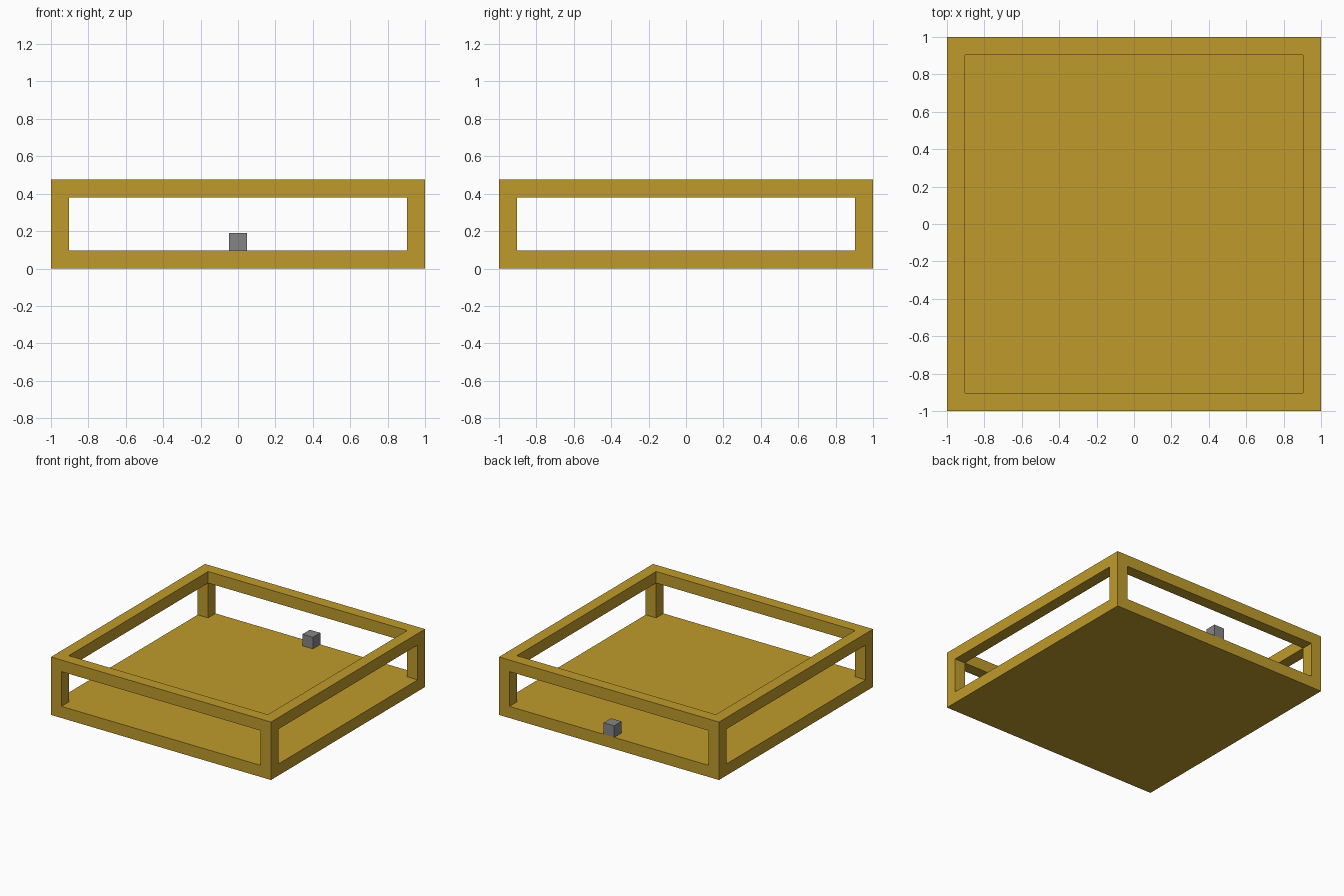
import bpy

default_cube = bpy.data.objects.get("Cube")
if default_cube:
    bpy.data.objects.remove(default_cube, do_unlink=True)

UNIT = 2 / 21          # bar thickness; everything is a multiple of it
HEIGHT = 5 * UNIT
INNER = 1 - UNIT       # inner half width of the frame
OVER = 1.2             # cutters reach past the outer faces


def make_material(name, color):
    mat = bpy.data.materials.new(name)
    mat.use_nodes = True
    mat.diffuse_color = color
    mat.node_tree.nodes["Principled BSDF"].inputs["Base Color"].default_value = color
    return mat


def box(name, low, high, mat=None):
    """Axis-aligned box between two corners."""
    bpy.ops.mesh.primitive_cube_add(size=1)
    obj = bpy.context.object
    obj.name = name
    obj.location = [(a + b) / 2 for a, b in zip(low, high)]
    obj.scale = [b - a for a, b in zip(low, high)]
    bpy.ops.object.transform_apply(location=True, rotation=False, scale=True)
    if mat:
        obj.data.materials.append(mat)
    return obj


def cut(target, low, high):
    """Remove a box-shaped volume from the target."""
    cutter = box("cutter", low, high)
    cutter.hide_render = True
    mod = target.modifiers.new("opening", "BOOLEAN")
    mod.operation = "DIFFERENCE"
    mod.solver = "EXACT"
    mod.object = cutter
    bpy.context.view_layer.objects.active = target
    bpy.ops.object.modifier_apply(modifier=mod.name)
    bpy.data.objects.remove(cutter, do_unlink=True)


gold = make_material("gold", (0.52, 0.33, 0.025, 1))
grey = make_material("grey", (0.235, 0.235, 0.235, 1))

# Open tray: floor slab, four corner posts and a top rim in one piece
frame = box("frame", (-1, -1, 0), (1, 1, HEIGHT), gold)
cut(frame, (-INNER, -INNER, UNIT), (INNER, INNER, OVER))             # open top
cut(frame, (-INNER, -OVER, UNIT), (INNER, OVER, HEIGHT - UNIT))      # front and back windows
cut(frame, (-OVER, -INNER, UNIT), (OVER, INNER, HEIGHT - UNIT))      # side windows

# Small block standing on the back sill
box("back_block", (-UNIT / 2, INNER, UNIT), (UNIT / 2, 1, 2 * UNIT), grey)
